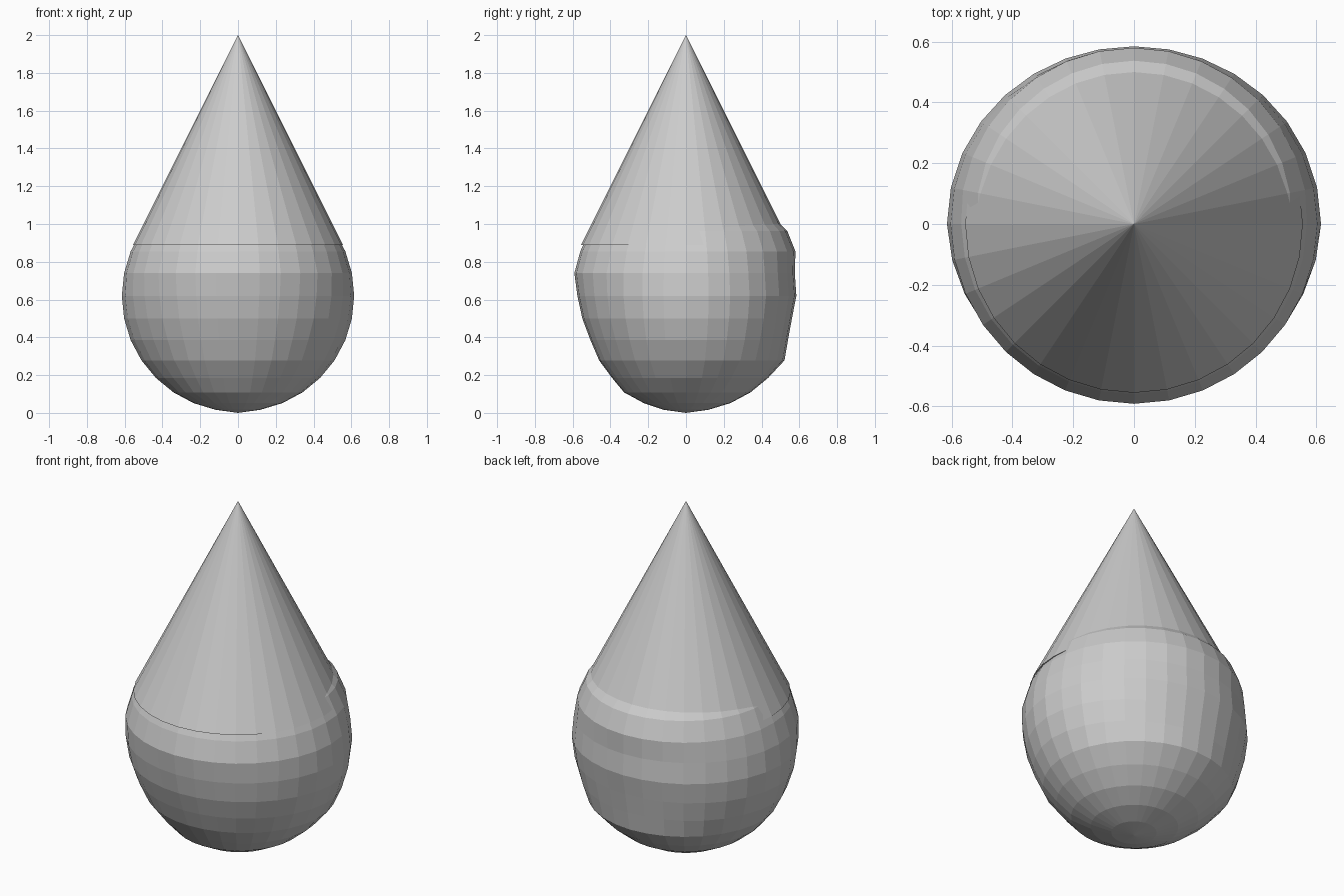
import bpy, bmesh, math

cube = bpy.data.objects.get("Cube")
if cube:
    bpy.data.objects.remove(cube, do_unlink=True)

grey = bpy.data.materials.new("light_grey")
grey.use_nodes = True
colour = (0.6, 0.6, 0.6, 1)
grey.diffuse_color = colour
grey.node_tree.nodes["Principled BSDF"].inputs["Base Color"].default_value = colour

SIDES, RINGS = 32, 16
RADIUS, CENTRE = 0.615, 0.62


def finish(bm, name):
    bmesh.ops.recalc_face_normals(bm, faces=bm.faces)
    mesh = bpy.data.meshes.new(name)
    bm.to_mesh(mesh)
    bm.free()
    mesh.materials.append(grey)
    obj = bpy.data.objects.new(name, mesh)
    bpy.context.collection.objects.link(obj)
    return obj


# Round body: a sphere pushed in and out by hand, ring by ring from the bottom
front = [1, 1, .95, .96, .9, .9, .89, .91, .935, .98, .985, 1, 1, 1, 1, 1, 1]
back = [1, 1, 1, 1, 1, 1.02, .95, .93, .95, .955, 1.02, 1.05, 1.03, 1, 1, 1, 1]

bm = bmesh.new()
bmesh.ops.create_uvsphere(bm, u_segments=SIDES, v_segments=RINGS, radius=RADIUS)
for v in bm.verts:
    polar = math.acos(max(-1, min(1, -v.co.z / RADIUS)))
    ring = round(polar / math.pi * RINGS)
    across = math.hypot(v.co.x, v.co.y)
    side = v.co.y / across if across > 1e-5 else 0
    push = (back if side > 0 else front)[ring] - 1
    # bulges spread wide, dents at the back stay narrow
    power = 0.5 if push > 0 else (2 if side > 0 else 1.2)
    scale = 1 + push * abs(side) ** power
    v.co.x *= scale
    v.co.y *= scale
    v.co.z += CENTRE
    if ring == 0:
        v.co.z = 0
finish(bm, "drop_body")

# Pointed top: a cone that runs tangent into the body
BASE, TIP = 0.89, 2.0
bm = bmesh.new()
bmesh.ops.create_cone(bm, cap_ends=True, segments=SIDES, radius1=0.5 * (TIP - BASE),
                      radius2=0, depth=TIP - BASE)
bmesh.ops.translate(bm, verts=bm.verts, vec=(0, 0, (TIP + BASE) / 2))
finish(bm, "drop_tip")
